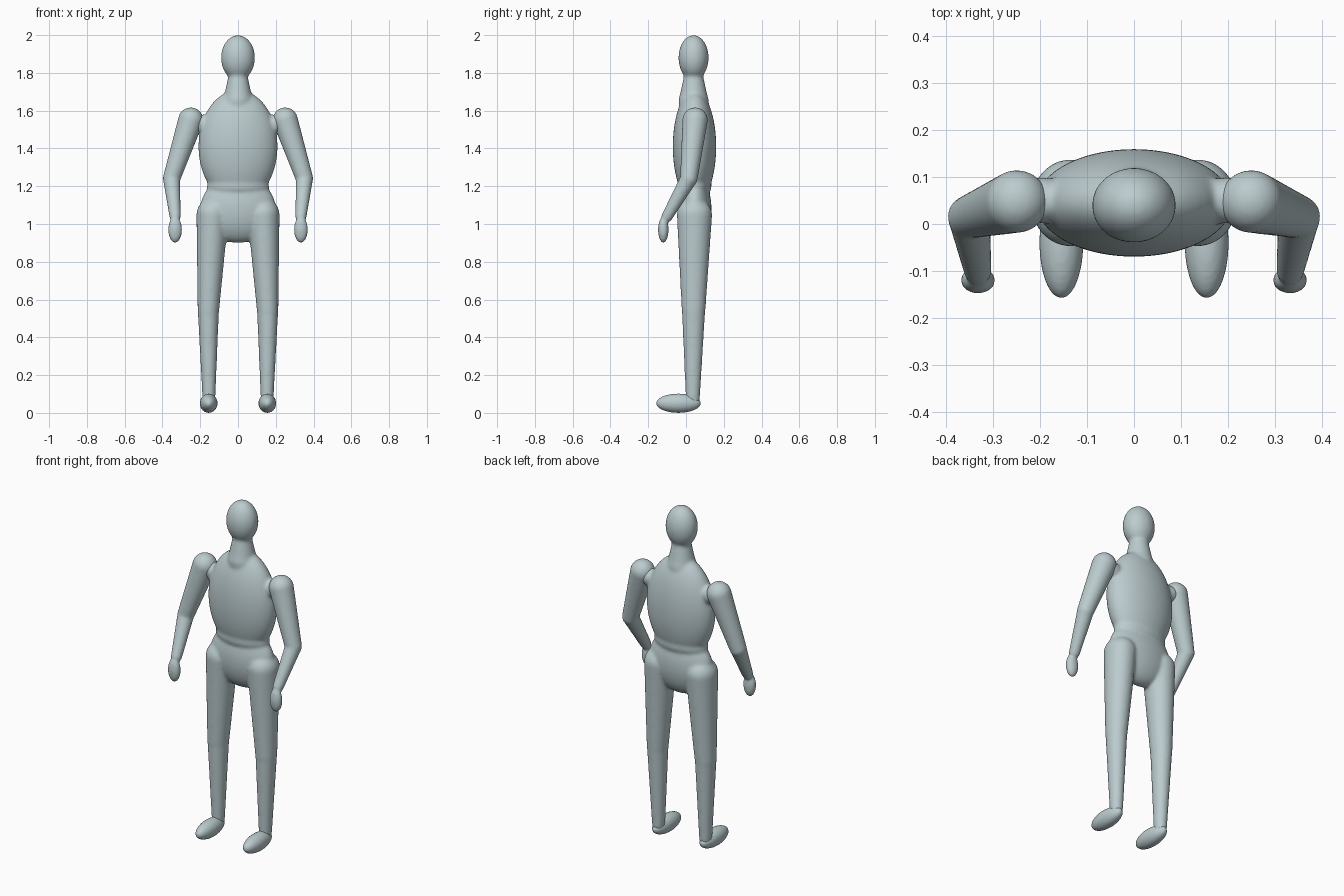
import bpy
import bmesh
from math import radians
from mathutils import Matrix, Vector

cube = bpy.data.objects.get("Cube")
if cube:
    bpy.data.objects.remove(cube, do_unlink=True)

COLOUR = (0.5, 0.6, 0.62, 1)
skin = bpy.data.materials.new("pale_blue_grey")
skin.use_nodes = True
skin.diffuse_color = COLOUR
skin.node_tree.nodes["Principled BSDF"].inputs["Base Color"].default_value = COLOUR


def add_ball(bm, centre, radii):
    """Add an ellipsoid with the given radii along x, y and z."""
    matrix = Matrix.Translation(centre) @ Matrix.Diagonal((*radii, 1))
    bmesh.ops.create_uvsphere(bm, u_segments=48, v_segments=32, radius=1, matrix=matrix)


def add_limb(bm, start, end, start_radius, end_radius, depth=1):
    """Add a tapered capsule; depth widens it from front to back."""
    start, end = Vector(start), Vector(end)
    for joint, radius in ((start, start_radius), (end, end_radius)):
        add_ball(bm, joint, (radius, radius * depth, radius))
    along = end - start
    along.y /= depth
    turn = along.to_track_quat("Z", "Y").to_matrix().to_4x4()
    widen = Matrix.Diagonal((1, depth, 1, 1))
    bmesh.ops.create_cone(
        bm, cap_ends=True, segments=48, depth=along.length,
        radius1=start_radius, radius2=end_radius,
        matrix=Matrix.Translation((start + end) / 2) @ widen @ turn)


def finish(bm, name, softness):
    """Fuse the overlapping volumes into one soft, smooth surface."""
    mesh = bpy.data.meshes.new(name)
    bm.to_mesh(mesh)
    bm.free()
    mesh.materials.append(skin)
    part = bpy.data.objects.new(name, mesh)
    bpy.context.collection.objects.link(part)
    bpy.ops.object.select_all(action="DESELECT")
    part.select_set(True)
    bpy.context.view_layer.objects.active = part
    bpy.ops.object.shade_smooth_by_angle(angle=radians(60))
    fuse = part.modifiers.new("fuse", "REMESH")
    fuse.mode = "VOXEL"
    fuse.voxel_size = 0.007
    fuse.use_smooth_shade = True
    soften = part.modifiers.new("soften", "SMOOTH")
    soften.iterations = softness


# Head, neck, chest, waist and pelvis
body = bmesh.new()
add_ball(body, (0, 0.04, 1.88), (0.09, 0.08, 0.12))
add_limb(body, (0, 0.04, 1.65), (0, 0.04, 1.78), 0.08, 0.052)
add_ball(body, (0, 0.045, 1.41), (0.21, 0.115, 0.3))
add_ball(body, (0, 0.045, 1.2), (0.165, 0.09, 0.07))
add_ball(body, (0, 0.045, 1.08), (0.2, 0.09, 0.18))

# Legs and the short bridges to the arms
for side in (1, -1):
    hip = (side * 0.135, 0.045, 1.05)
    knee = (side * 0.157, 0.04, 0.54)
    ankle = (side * 0.154, 0.036, 0.07)
    add_limb(body, hip, knee, 0.085, 0.057, depth=1.1)
    add_limb(body, knee, ankle, 0.056, 0.034, depth=1.1)
    add_ball(body, (side * 0.2, 0.05, 1.53), (0.06, 0.05, 0.05))
finish(body, "torso_head_and_legs", softness=20)

# Arms and feet
for label, side in (("left", 1), ("right", -1)):
    shoulder = (side * 0.25, 0.048, 1.55)
    elbow = (side * 0.352, 0.015, 1.24)
    wrist = (side * 0.333, -0.1, 1.04)
    arm = bmesh.new()
    add_limb(arm, shoulder, elbow, 0.067, 0.046)
    add_limb(arm, elbow, wrist, 0.045, 0.03)
    add_ball(arm, (side * 0.333, -0.12, 0.97), (0.037, 0.028, 0.07))
    finish(arm, f"{label}_arm", softness=8)

    foot = bmesh.new()
    add_ball(foot, (side * 0.155, -0.04, 0.051), (0.047, 0.119, 0.051))
    finish(foot, f"{label}_foot", softness=4)
